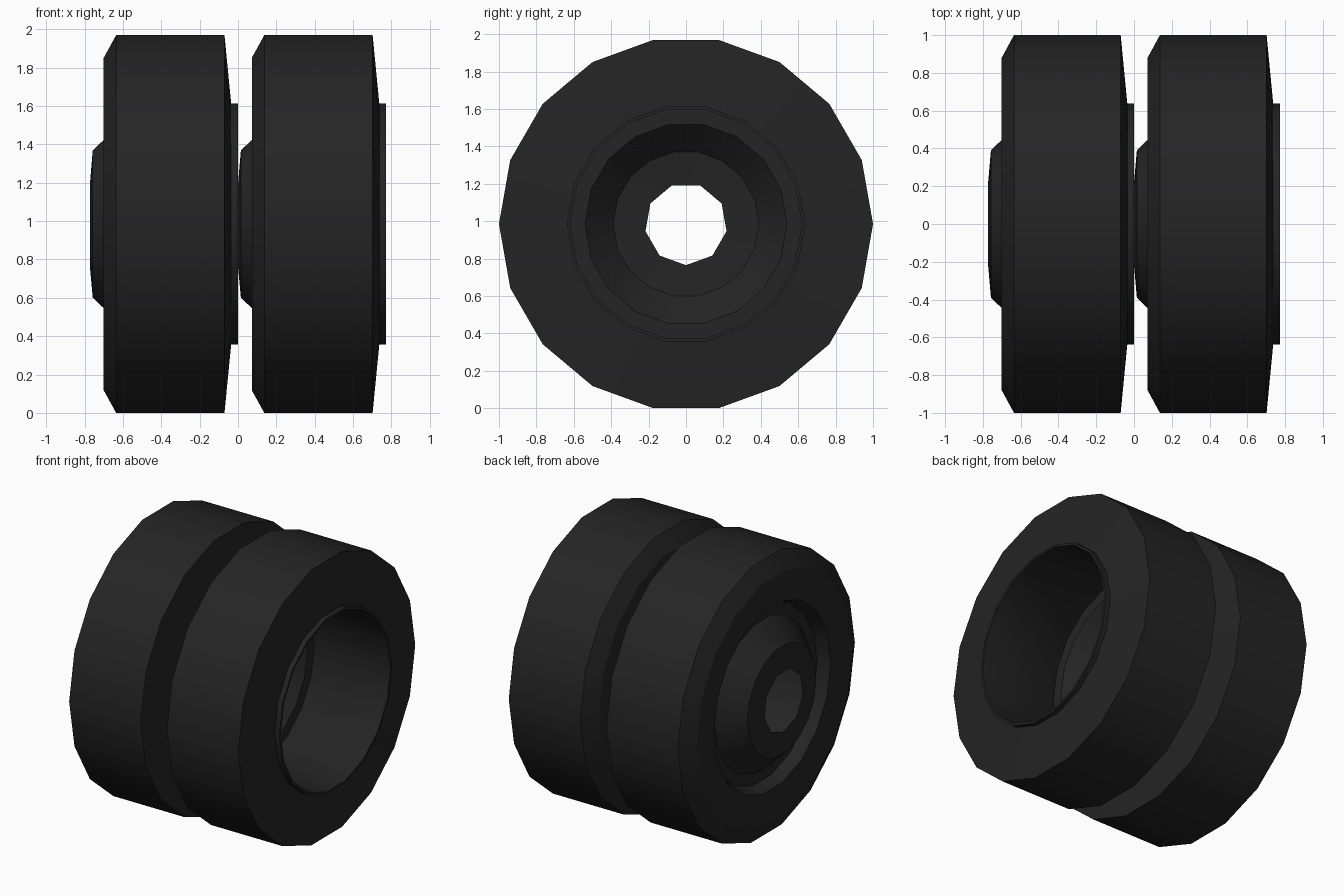
import bpy, bmesh, math

if "Cube" in bpy.data.objects:
    bpy.data.objects.remove(bpy.data.objects["Cube"])

SIDES = 18
CZ = math.cos(math.radians(10))   # axle height: the wheel rests on a flat side
PITCH = 0.7725                    # distance between the two wheels

rubber = bpy.data.materials.new("dark_rubber")
rubber.diffuse_color = (0.018, 0.018, 0.018, 1)
rubber.use_nodes = True
rubber.node_tree.nodes["Principled BSDF"].inputs["Base Color"].default_value = rubber.diffuse_color


def ring(bm, x, r, n=SIDES, start=0.0):
    return [bm.verts.new((x, r * math.cos(a), CZ + r * math.sin(a)))
            for a in (math.radians(start + 360 * k / n) for k in range(n))]


def bridge(bm, a, b):
    n = len(a)
    for i in range(n):
        j = (i + 1) % n
        bm.faces.new((a[i], a[j], b[j], b[i]))


def finish(name, bm, x):
    mesh = bpy.data.meshes.new(name)
    bm.to_mesh(mesh)
    bm.free()
    ob = bpy.data.objects.new(name, mesh)
    bpy.context.collection.objects.link(ob)
    ob.location.x = x
    mesh.materials.append(rubber)
    bpy.ops.object.select_all(action='DESELECT')
    ob.select_set(True)
    bpy.context.view_layer.objects.active = ob
    bpy.ops.object.shade_smooth_by_angle(angle=math.radians(30))


def tyre(name, x):
    # closed section (x, radius): back face, tread, front face, lip, inner wall
    profile = [(0.17, 0.62), (0.09, 0.66), (0.072, 0.88), (0.137, 1.0),
               (0.702, 1.0), (0.737, 0.637), (0.7725, 0.637), (0.7725, 0.62)]
    bm = bmesh.new()
    rings = [ring(bm, px, r) for px, r in profile]
    for i in range(len(rings)):
        bridge(bm, rings[i - 1], rings[i])
    bmesh.ops.recalc_face_normals(bm, faces=bm.faces)
    finish(name, bm, x)


def hub(name, x):
    # dished sheet with a nine-sided axle hole
    bm = bmesh.new()
    rings = [ring(bm, px, r) for px, r in [(0.17, 0.62), (0.17, 0.54), (0.015, 0.39)]]
    bridge(bm, rings[0], rings[1])
    bridge(bm, rings[1], rings[2])
    outer = rings[2]
    hole = ring(bm, 0.0, 0.22, 9, -90)
    for k in range(9):
        a, b, c = (outer[(13 + 2 * k + i) % SIDES] for i in range(3))
        bm.faces.new((a, b, hole[k]))
        bm.faces.new((b, c, hole[(k + 1) % 9], hole[k]))
    bmesh.ops.recalc_face_normals(bm, faces=bm.faces)
    finish(name, bm, x)


# Two identical wheels side by side on one axle
for side, x in (("left", -PITCH), ("right", 0.0)):
    tyre(side + "_tyre", x)
    hub(side + "_hub", x)
